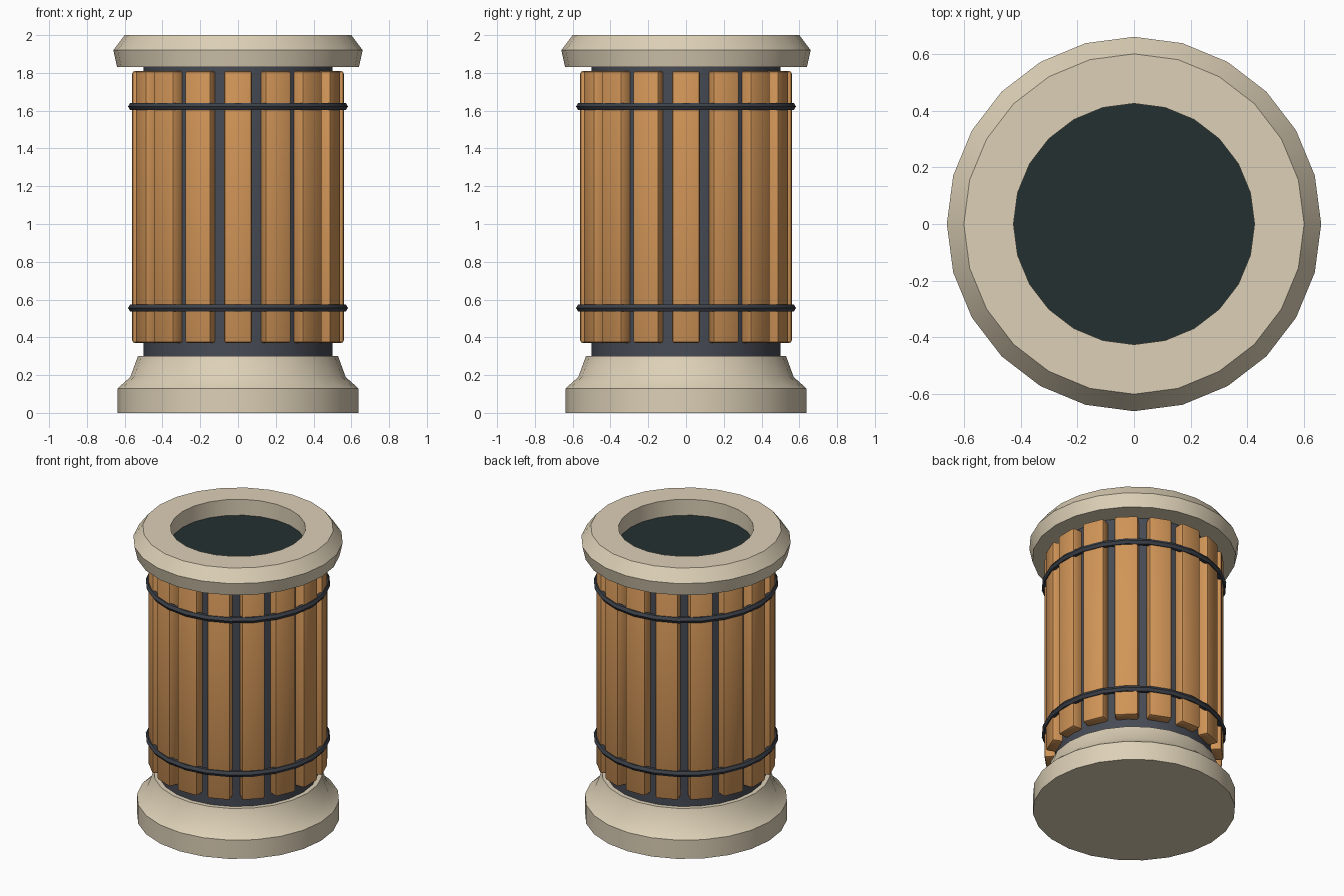
import bpy, bmesh, math
from mathutils import Matrix

if "Cube" in bpy.data.objects:
    bpy.data.objects.remove(bpy.data.objects["Cube"])


def material(name, rgb):
    m = bpy.data.materials.new(name)
    m.diffuse_color = (*rgb, 1)
    m.use_nodes = True
    m.node_tree.nodes["Principled BSDF"].inputs["Base Color"].default_value = m.diffuse_color
    return m


STONE = material("pale_stone", (0.72, 0.63, 0.47))
WOOD = material("warm_wood", (0.64, 0.30, 0.096))
DRUM = material("slate_metal", (0.062, 0.070, 0.090))
BAND = material("dark_band_metal", (0.045, 0.052, 0.066))
INSIDE = material("dark_interior", (0.018, 0.030, 0.030))
SIDES = 24


def finish(name, bm, mat, angle=30):
    bmesh.ops.recalc_face_normals(bm, faces=bm.faces)
    me = bpy.data.meshes.new(name)
    bm.to_mesh(me)
    bm.free()
    ob = bpy.data.objects.new(name, me)
    bpy.context.collection.objects.link(ob)
    me.materials.append(mat)
    bpy.ops.object.select_all(action='DESELECT')
    ob.select_set(True)
    bpy.context.view_layer.objects.active = ob
    bpy.ops.object.shade_smooth_by_angle(angle=math.radians(angle))
    return ob


def lathe(name, profile, mat, closed=False, angle=30):
    """Revolve (radius, z) points; an open profile is capped at both ends."""
    bm = bmesh.new()
    rings = []
    for r, z in profile:
        rings.append([bm.verts.new((r * math.cos(a), r * math.sin(a), z))
                      for a in (2 * math.pi * i / SIDES for i in range(SIDES))])
    pairs = list(zip(rings, rings[1:]))
    if closed:
        pairs.append((rings[-1], rings[0]))
    else:
        bm.faces.new(rings[0])
        bm.faces.new(rings[-1])
    for a, b in pairs:
        for i in range(SIDES):
            j = (i + 1) % SIDES
            bm.faces.new((a[i], a[j], b[j], b[i]))
    return finish(name, bm, mat, angle)


# Stone foot, metal drum and stone rim
lathe("base", [(0.637, 0), (0.637, 0.13), (0.57, 0.19), (0.53, 0.30)], STONE, angle=32)
lathe("drum", [(0.5, 0.29), (0.5, 1.84)], DRUM)
lathe("rim", [(0.425, 1.83), (0.64, 1.83), (0.66, 1.92), (0.60, 2.0),
              (0.425, 2.0), (0.425, 1.92)], STONE, closed=True)

# Dark floor of the opening
lathe("opening_floor", [(0.43, 1.85), (0.43, 1.89)], INSIDE)

# Wooden slats around the drum
bm = bmesh.new()
for k in range(16):
    m = (Matrix.Rotation(2 * math.pi * k / 16, 4, 'Z')
         @ Matrix.Translation((0.52, 0, 1.09))
         @ Matrix.Diagonal((0.08, 0.148, 1.44, 1)))
    bmesh.ops.create_cube(bm, size=1, matrix=m)
bmesh.ops.bevel(bm, geom=bm.edges[:], offset=0.014, segments=2,
                profile=0.5, affect='EDGES')
finish("slats", bm, WOOD, 40)

# Metal hoops binding the slats
for name, z in (("lower_hoop", 0.555), ("upper_hoop", 1.622)):
    section = [(0.56 + 0.022 * math.cos(t), z + 0.022 * math.sin(t))
               for t in (math.pi * i / 3 for i in range(6))]
    lathe(name, section, BAND, closed=True)
